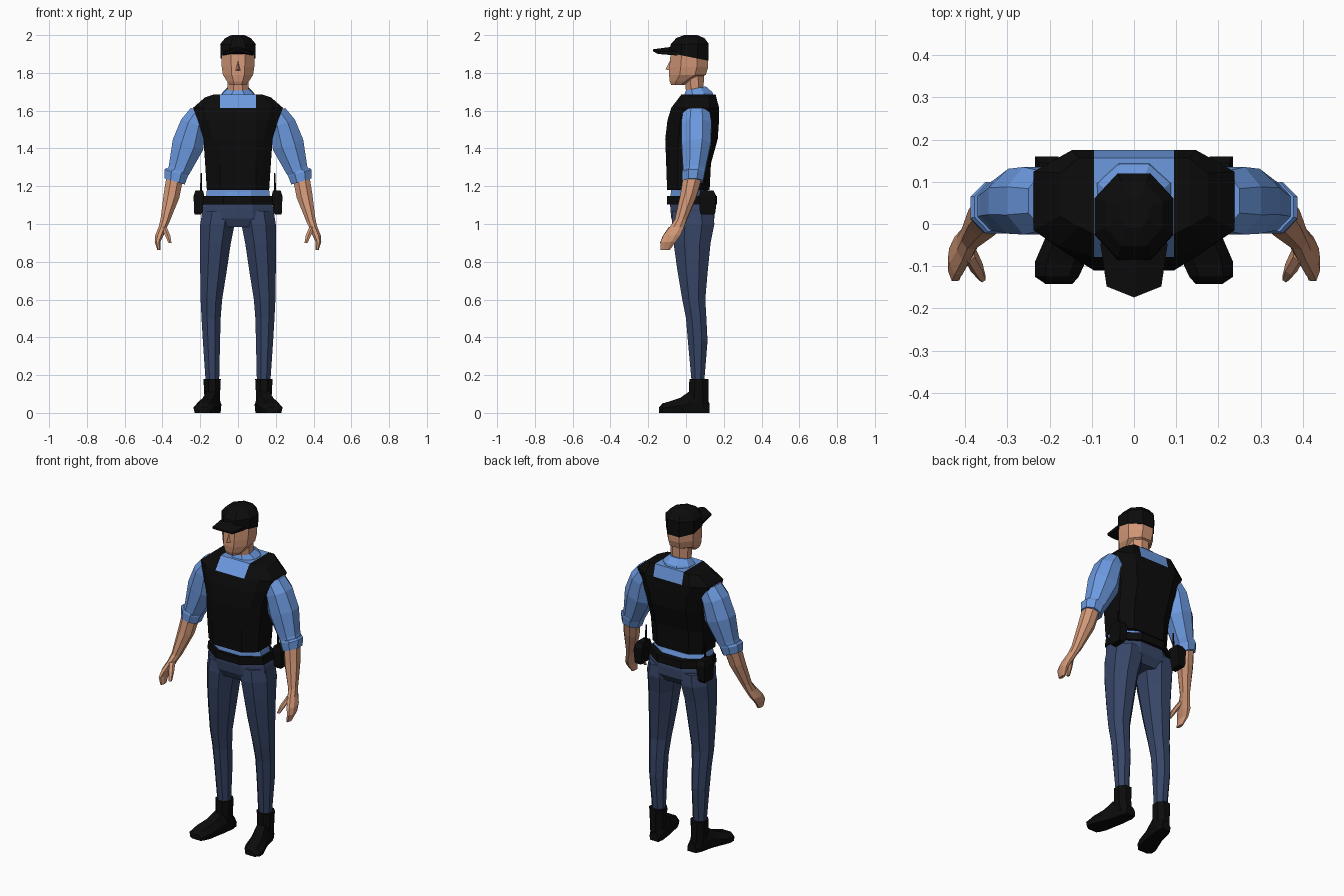
import bpy, bmesh, math
from mathutils import Vector


def material(name, rgb):
    m = bpy.data.materials.new(name)
    m.diffuse_color = (*rgb, 1)
    return m


BLACK = material("black_fabric", (0.0035, 0.0035, 0.0035))
SHIRT = material("light_blue_shirt", (0.15, 0.32, 0.74))
PANTS = material("navy_trousers", (0.038, 0.06, 0.135))
SKIN = material("skin", (0.64, 0.31, 0.185))


def ring(cx, cy, z, rx, ry, sx=0, sy=0, n=8):
    """Flat-sided polygon ring, sx and sy tilt it along x and y."""
    k = 1 / math.cos(math.pi / n)
    pts = []
    for i in range(n):
        a = 2 * math.pi * (i + 0.5) / n
        dx, dy = rx * k * math.cos(a), ry * k * math.sin(a)
        pts.append(Vector((cx + dx, cy + dy, z + sx * dx + sy * dy)))
    return pts


def box_ring(z, hx, y0, y1, sy=0, n=8):
    """Ring centred on x = 0, given by its y limits."""
    return ring(0, (y0 + y1) / 2, z, hx, (y1 - y0) / 2, 0, sy, n)


def finish(name, bm, mats, mirror=False):
    bmesh.ops.recalc_face_normals(bm, faces=bm.faces)
    me = bpy.data.meshes.new(name)
    bm.to_mesh(me)
    bm.free()
    for m in mats:
        me.materials.append(m)
    ob = bpy.data.objects.new(name, me)
    bpy.context.collection.objects.link(ob)
    if mirror:
        mod = ob.modifiers.new("mirror", 'MIRROR')
        mod.use_clip = True
    return ob


def loft(name, rings, mat, mirror=False):
    bm = bmesh.new()
    rows = [[bm.verts.new(p) for p in r] for r in rings]
    n = len(rows[0])
    for a, b in zip(rows, rows[1:]):
        for i in range(n):
            j = (i + 1) % n
            bm.faces.new((a[i], a[j], b[j], b[i]))
    bm.faces.new(rows[0])
    bm.faces.new(rows[-1])
    return finish(name, bm, [mat], mirror)


# Vest: half outline rows joined and mirrored, open neck coloured as shirt
bm = bmesh.new()
rows = []
for z, f, b, X in [(1.18, -.10, .125, .165), (1.32, -.105, .132, .174),
                   (1.45, -.11, .168, .183), (1.55, -.098, .175, .212),
                   (1.615, -.078, .175, .238), (1.685, -.025, .157, .175)]:
    d = b - f
    half = [(0, f), (.095, f), (.75 * X if z < 1.65 else .13, f + .1 * d), (X, f + .25 * d),
            (X, f + .8 * d), (.62 * X if z < 1.65 else .13, b), (.095, b), (0, b)]
    rows.append([bm.verts.new((x, y, z - (.015 if z > 1.65 and x > .15 else 0)))
                 for x, y in half])
for a, b in zip(rows, rows[1:]):
    for i in range(7):
        bm.faces.new((a[i], a[i + 1], b[i + 1], b[i]))
for r in (rows[0], rows[-1]):
    for i in range(3):
        bm.faces.new((r[i], r[i + 1], r[6 - i], r[7 - i]))
for fc in bm.faces:
    c = fc.calc_center_median()
    fc.material_index = int(c.x < .09 and c.z > 1.62)
finish("vest", bm, [BLACK, SHIRT], True)

# Shirt: collar, waist band, sleeves and rolled cuffs
loft("collar", [box_ring(1.66, .095, -.03, .15), box_ring(1.69, .085, -.01, .14, .1),
                box_ring(1.718, .057, .0, .105, .2)], SHIRT)
loft("shirt_waist", [box_ring(1.12, .172, -.085, .135), box_ring(1.17, .166, -.08, .118),
                     box_ring(1.22, .158, -.08, .115)], SHIRT)
loft("sleeve", [ring(.195, .055, 1.595, .055, .07, .35), ring(.235, .055, 1.53, .066, .08, .35),
                ring(.265, .054, 1.42, .08, .077, .35), ring(.31, .044, 1.29, .056, .06, .35),
                ring(.33, .038, 1.25, .05, .055, .35)], SHIRT, True)
loft("cuff", [ring(.322, .041, 1.28, .056, .059, .3), ring(.327, .039, 1.27, .061, .061, .3),
              ring(.335, .035, 1.225, .053, .056, .3)], SHIRT, True)

# Forearm, hand and thumb
loft("forearm_and_hand", [
    ring(.334, .036, 1.25, .043, .05, .3), ring(.352, .014, 1.15, .041, .044, .3),
    ring(.386, -.028, 1.02, .024, .031, .3), ring(.398, -.048, .985, .022, .038),
    ring(.416, -.075, .94, .022, .045), ring(.426, -.095, .905, .015, .04),
    ring(.418, -.11, .862, .009, .024)], SKIN, True)
loft("thumb", [ring(.392, -.065, .985, .014, .022, n=6), ring(.373, -.103, .94, .014, .016, n=6),
               ring(.36, -.128, .9, .008, .009, n=6)], SKIN, True)

# Head, neck and nose
loft("neck", [box_ring(1.64, .058, .0, .1), box_ring(1.70, .055, .0, .093),
              box_ring(1.80, .058, -.01, .095)], SKIN)
loft("head", [box_ring(1.735, .042, -.078, -.01), box_ring(1.755, .058, -.086, .03),
              box_ring(1.79, .08, -.09, .105), box_ring(1.83, .086, -.088, .117),
              box_ring(1.90, .088, -.082, .118)], SKIN)
bm = bmesh.new()
nose = [bm.verts.new(p) for p in [(-.018, -.08, 1.812), (.018, -.08, 1.812),
                                  (0, -.108, 1.818), (0, -.08, 1.875)]]
for i, j, k in [(0, 1, 2), (0, 2, 3), (1, 3, 2), (0, 3, 1)]:
    bm.faces.new((nose[i], nose[j], nose[k]))
finish("nose", bm, [SKIN])

# Cap with peak
loft("cap", [box_ring(1.885, .092, -.088, .12, -.2), box_ring(1.952, .094, -.082, .12, .02),
             box_ring(1.984, .068, -.052, .098), box_ring(2.0, .034, -.01, .06)], BLACK)
bm = bmesh.new()
peak = []
for dz in (0, 1):
    peak.append([bm.verts.new((x, y, z + dz * t)) for x, y, z, t in [
        (0, -.06, 1.905, .035), (.08, -.045, 1.892, .02), (.065, -.148, 1.9, .012),
        (0, -.174, 1.914, .011)]])
    bm.faces.new(peak[-1])
for i in range(3):
    bm.faces.new((peak[0][i], peak[0][i + 1], peak[1][i + 1], peak[1][i]))
finish("cap_peak", bm, [BLACK], True)

# Trousers
loft("hips", [box_ring(1.135, .172, -.085, .14), box_ring(1.08, .188, -.083, .15),
              box_ring(1.03, .19, -.078, .15), box_ring(.985, .15, -.055, .12)], PANTS)
legs = [(1.07, .01, .188, -.07, .145), (1.0, .018, .2, -.075, .15), (.9, .038, .201, -.066, .13),
        (.75, .06, .2, -.045, .115), (.6, .084, .198, -.02, .102), (.5, .092, .193, .0, .108),
        (.38, .095, .186, .01, .114), (.16, .1, .171, .03, .096)]
loft("trouser_leg", [ring((a + b) / 2, (c + d) / 2, z, (b - a) / 2, (d - c) / 2)
                     for z, a, b, c, d in legs], PANTS, True)

# Belt, holsters and antennas
loft("belt", [box_ring(1.102, .188, -.1, .163), box_ring(1.147, .182, -.1, .163)], BLACK)
loft("holster", [ring(.212, .115, 1.05, .018, .036, n=4), ring(.21, .115, 1.065, .023, .042, n=4),
                 ring(.207, .115, 1.15, .028, .045, n=4), ring(.205, .11, 1.178, .02, .035, n=4)],
     BLACK, True)
loft("antenna", [ring(.197, .1, 1.16, .006, .006, n=5), ring(.194, .1, 1.27, .003, .003, n=5)],
     BLACK, True)

# Boots: shaft plus foot turned outward
loft("boot_shaft", [ring(.133, .07, .03, .04, .052), ring(.137, .066, .1, .042, .052),
                    ring(.137, .068, .18, .046, .05)], BLACK, True)
foot = [(.124, .125, .03, .05), (.09, .13, .042, .09), (.02, .142, .046, .115),
        (-.03, .157, .052, .08), (-.09, .175, .06, .06), (-.125, .183, .052, .05),
        (-.142, .178, .032, .03)]
loft("boot_foot", [[Vector((c + u * w, y, h * v)) for u, v in
                    [(-.9, 0), (.9, 0), (1, .5), (.55, 1), (-.55, 1), (-1, .5)]]
                   for y, c, w, h in foot], BLACK, True)
